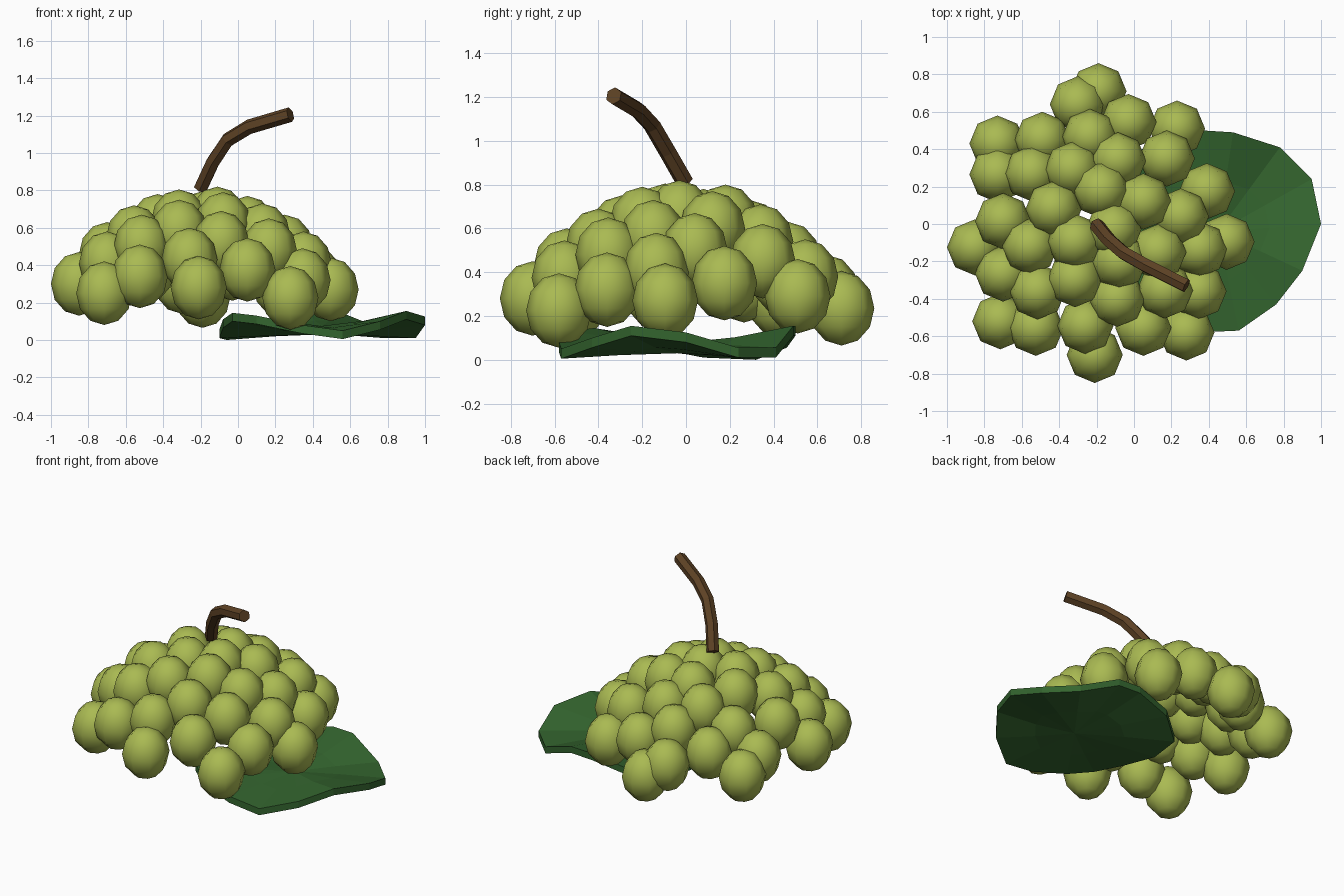
import bpy, bmesh
from mathutils import Matrix, Vector

if "Cube" in bpy.data.objects:
    bpy.data.objects.remove(bpy.data.objects["Cube"])


def material(name, rgb):
    m = bpy.data.materials.new(name)
    m.diffuse_color = (*rgb, 1)
    m.use_nodes = True
    m.node_tree.nodes["Principled BSDF"].inputs["Base Color"].default_value = m.diffuse_color
    return m


GRAPE = material("grape green", (0.40, 0.49, 0.085))
LEAF = material("leaf green", (0.034, 0.13, 0.028))
STEM = material("stem brown", (0.11, 0.054, 0.018))


def add_mesh(name, bm, mat):
    me = bpy.data.meshes.new(name)
    bm.to_mesh(me)
    bm.free()
    me.materials.append(mat)
    ob = bpy.data.objects.new(name, me)
    bpy.context.collection.objects.link(ob)
    return ob


# Grapes: a dome-shaped shell of slightly tall berries
CENTRES = [
    (-.19, .71, .235), (-.30, .64, .31), (-.03, .545, .38), (.23, .51, .29),
    (-.73, .43, .27), (-.49, .45, .37), (-.235, .465, .46), (-.73, .265, .34),
    (-.545, .27, .46), (-.33, .29, .56), (-.085, .34, .54), (.175, .35, .45),
    (.39, .175, .35), (-.175, .18, .63), (.05, .12, .60), (.25, .04, .50),
    (-.70, .015, .46), (-.43, .08, .61), (-.11, -.03, .65), (.495, -.095, .27),
    (-.85, -.125, .30), (-.555, -.12, .55), (-.315, -.095, .635), (.13, -.15, .56),
    (.35, -.135, .41), (-.70, -.265, .41), (-.08, -.20, .62), (-.515, -.36, .50),
    (-.315, -.295, .58), (-.09, -.40, .52), (.165, -.355, .48), (.345, -.36, .32),
    (-.715, -.52, .25), (-.525, -.555, .34), (-.26, -.545, .43), (.05, -.555, .375),
    (.28, -.58, .225), (-.21, -.70, .28),
]
bm = bmesh.new()
for c in CENTRES:
    bmesh.ops.create_uvsphere(
        bm, u_segments=8, v_segments=6, radius=1,
        matrix=Matrix.Translation(c) @ Matrix.Diagonal((.15, .15, .17, 1)))
for f in bm.faces:
    f.smooth = True
add_mesh("grapes", bm, GRAPE)

# Leaf: wavy rim around a centre point, given thickness
RIM = [
    (.56, -.57, .05), (.76, -.43, .10), (.90, -.25, .155), (1.0, 0, .125),
    (.95, .24, .055), (.78, .41, .055), (.53, .49, .155), (.37, .50, .155),
    (.12, .46, .10), (-.06, .32, .045), (-.10, .08, .055), (-.08, -.20, .11),
    (-.03, -.42, .145), (.10, -.53, .13), (.34, -.58, .08),
]
bm = bmesh.new()
hub = Vector((.45, -.04, .075))
centre = bm.verts.new(hub)
outer = [bm.verts.new(p) for p in RIM]
inner = []
for p in RIM:
    q = hub.lerp(Vector(p), .5)
    q.z = hub.z + (p[2] - hub.z) * .35
    inner.append(bm.verts.new(q))
for i in range(len(RIM)):
    j = (i + 1) % len(RIM)
    bm.faces.new((centre, inner[i], inner[j]))
    bm.faces.new((inner[i], outer[i], outer[j], inner[j]))
top = list(bm.faces)
ret = bmesh.ops.extrude_face_region(bm, geom=top, use_keep_orig=True)
for v in ret["geom"]:
    if isinstance(v, bmesh.types.BMVert):
        v.co.z -= .045
bmesh.ops.recalc_face_normals(bm, faces=bm.faces)
add_mesh("leaf", bm, LEAF)

# Stem: bent six-sided stalk swept along a short path
PATH = [(-.20, -.005, .81), (-.135, -.085, .95), (-.055, -.155, 1.07),
        (.06, -.22, 1.14), (.28, -.33, 1.205)]
bm = bmesh.new()
N = 6
rings = []
pts = [Vector(p) for p in PATH]
for i, p in enumerate(pts):
    t = (pts[min(i + 1, len(pts) - 1)] - pts[max(i - 1, 0)]).normalized()
    side = Vector((.57, .82, 0))
    side = (side - t * side.dot(t)).normalized()
    up = t.cross(side)
    rings.append([bm.verts.new(p + .04 * (Matrix.Rotation(k * 6.28319 / N, 3, t) @ up))
                  for k in range(N)])
for a, b in zip(rings, rings[1:]):
    for k in range(N):
        bm.faces.new((a[k], a[(k + 1) % N], b[(k + 1) % N], b[k]))
bm.faces.new(rings[0])
bm.faces.new(rings[-1])
bmesh.ops.recalc_face_normals(bm, faces=bm.faces)
add_mesh("stem", bm, STEM)
